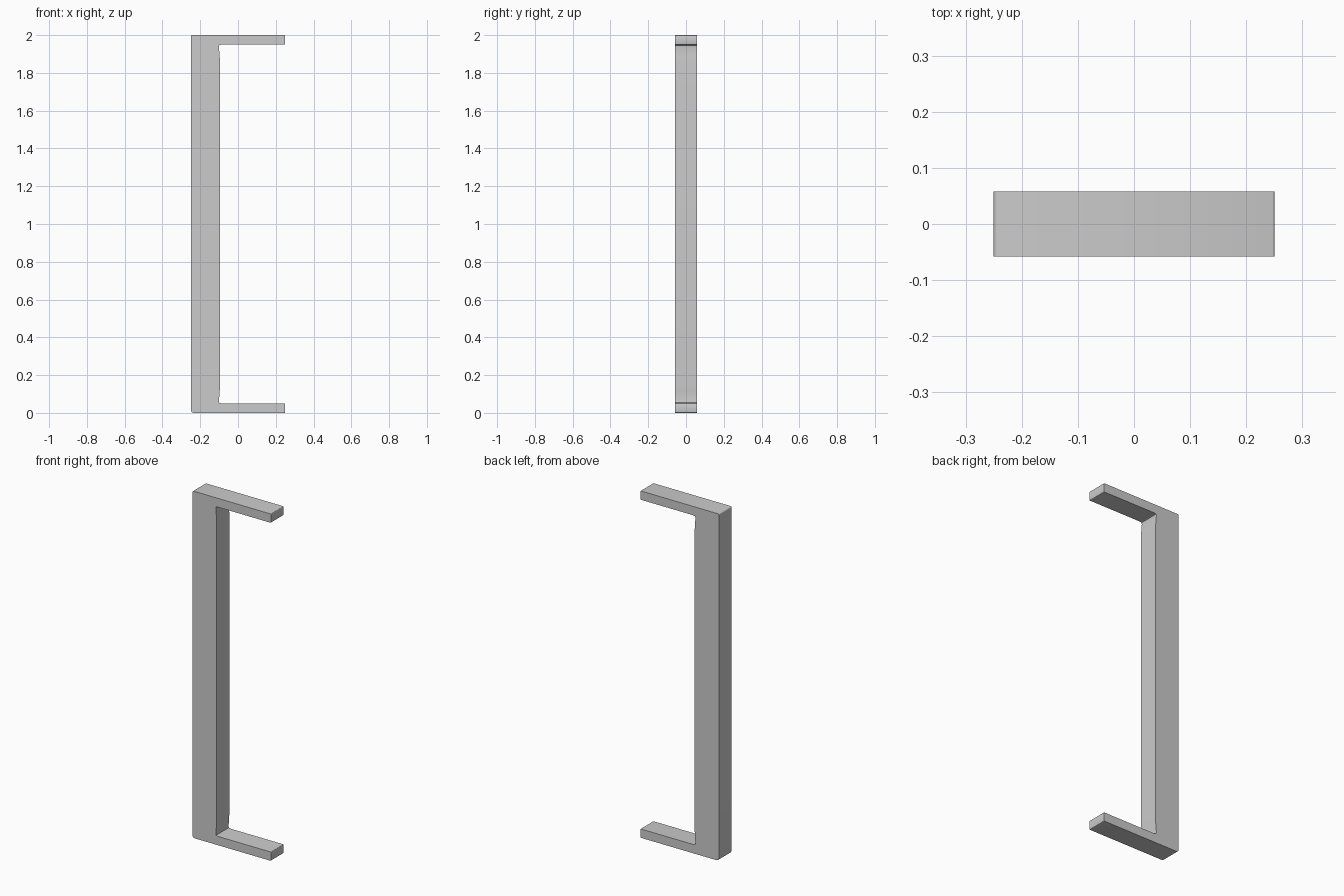
import bpy, bmesh, math

if "Cube" in bpy.data.objects:
    bpy.data.objects.remove(bpy.data.objects["Cube"])

HALF_DEPTH = 0.058


def arc(cx, cz, r, start, end, steps=4):
    """Points along a circular corner, angles in degrees."""
    pts = []
    for i in range(steps + 1):
        a = math.radians(start + (end - start) * i / steps)
        pts.append((cx + r * math.cos(a), cz + r * math.sin(a)))
    return pts


# Lower half of the bracket outline, from the inner wall down and round to the back
inner = [(-0.095, 0.16), (-0.097, 0.11), (-0.101, 0.062), (-0.099, 0.054), (-0.09, 0.051)]
tip = arc(0.247, 0.048, 0.003, 90, 0, 2) + arc(0.247, 0.003, 0.003, 0, -90, 2)
lower = inner + tip + arc(-0.235, 0.015, 0.015, 270, 180)

# Upper half is the mirror image, with a tighter back corner
upper = arc(-0.242, 1.992, 0.008, 180, 90)
upper += [(x, 2 - z) for x, z in reversed(inner + tip)]
profile = lower + upper

# Extrude the outline through the depth
bm = bmesh.new()
face = bm.faces.new([bm.verts.new((x, -HALF_DEPTH, z)) for x, z in profile])
ext = bmesh.ops.extrude_face_region(bm, geom=[face])
verts = [g for g in ext["geom"] if isinstance(g, bmesh.types.BMVert)]
bmesh.ops.translate(bm, verts=verts, vec=(0, 2 * HALF_DEPTH, 0))
bmesh.ops.recalc_face_normals(bm, faces=bm.faces)
mesh = bpy.data.meshes.new("bracket_frame")
bm.to_mesh(mesh)
bm.free()
frame = bpy.data.objects.new("bracket_frame", mesh)
bpy.context.collection.objects.link(frame)

# Smooth the rounded corners, keep the flat edges crisp
bpy.context.view_layer.objects.active = frame
frame.select_set(True)
bpy.ops.object.shade_smooth_by_angle(angle=math.radians(50))
